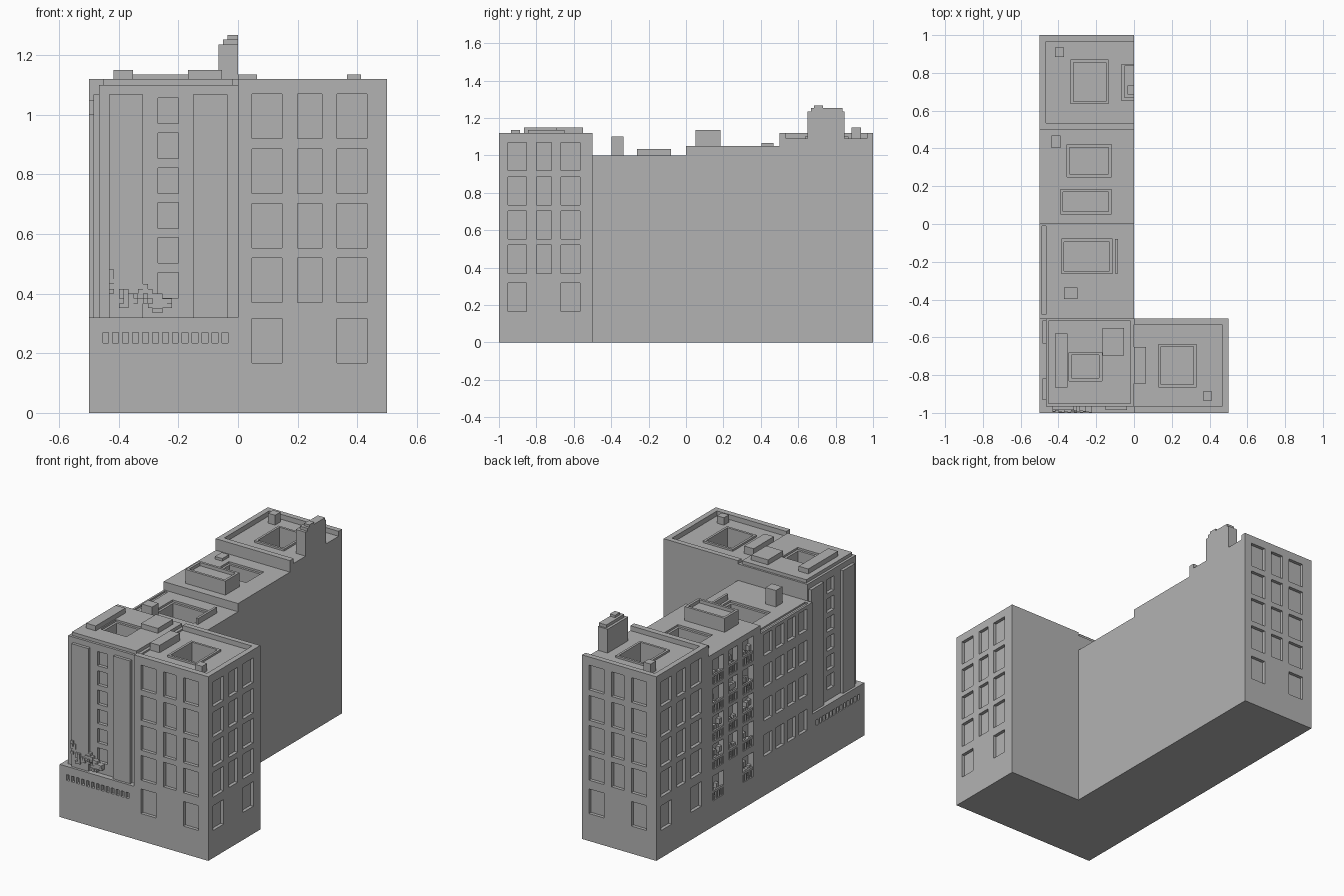
import bpy, bmesh, random
from mathutils import Vector

random.seed(4)
if "Cube" in bpy.data.objects:
    bpy.data.objects.remove(bpy.data.objects["Cube"], do_unlink=True)

stone = bpy.data.materials.new("grey_stone")
stone.use_nodes = True
GREY = (0.45, 0.45, 0.45, 1)
stone.diffuse_color = GREY
stone.node_tree.nodes["Principled BSDF"].inputs["Base Color"].default_value = GREY


def boxes(name, items):
    """One object from boxes given as (x0, x1, y0, y1, z0, z1)."""
    bm = bmesh.new()
    for x0, x1, y0, y1, z0, z1 in items:
        verts = bmesh.ops.create_cube(bm, size=1)["verts"]
        for v in verts:
            v.co = Vector((x0 + (v.co.x + .5) * (x1 - x0),
                           y0 + (v.co.y + .5) * (y1 - y0),
                           z0 + (v.co.z + .5) * (z1 - z0)))
    mesh = bpy.data.meshes.new(name)
    bm.to_mesh(mesh)
    bm.free()
    mesh.materials.append(stone)
    obj = bpy.data.objects.new(name, mesh)
    bpy.context.collection.objects.link(obj)
    return obj


def cut(obj, items):
    """Carve boxes out of an object and bake the result."""
    cutter = boxes("cutter", items)
    cutter.hide_render = True
    mod = obj.modifiers.new("cut", "BOOLEAN")
    mod.operation, mod.solver, mod.object = "DIFFERENCE", "EXACT", cutter
    deps = bpy.context.evaluated_depsgraph_get()
    mesh = bpy.data.meshes.new_from_object(obj.evaluated_get(deps))
    obj.modifiers.clear()
    obj.data = mesh
    bpy.data.objects.remove(cutter, do_unlink=True)


def on_wall(axis, plane, inward, a0, a1, z0, z1, depth=0.02):
    """Box reaching from just outside a wall plane to a depth inside it."""
    p, q = sorted((plane - inward * 0.01, plane + inward * depth))
    return (p, q, a0, a1, z0, z1) if axis == "x" else (a0, a1, p, q, z0, z1)


COLUMNS = [(0.047, 0.148), (0.2, 0.282), (0.332, 0.433)]
ROWS = [0.92, 0.735, 0.553, 0.37, 0.167]


def window_grid(axis, plane, inward, start, step, top=1.12, depth=0.02):
    """Three columns of windows; the lowest row has no middle window."""
    out = []
    for r, z in enumerate(ROWS):
        for c, (a, b) in enumerate(COLUMNS):
            if r < len(ROWS) - 1 or c != 1:
                s, e = sorted((start + step * a, start + step * b))
                z0 = z * top / 1.12
                out.append(on_wall(axis, plane, inward, s, e, z0, z0 + 0.15, depth))
    return out


def light_well(obj, x0, x1, y0, y1, roof, raised):
    """Deep roof opening with a raised kerb or a sunken step."""
    e = 0.014
    if raised:
        kerb = boxes("light_well_kerb", [(x0, x1, y0, y1, roof - 0.005, roof + 0.012)])
        cut(kerb, [(x0 + e, x1 - e, y0 + e, y1 - e, roof - 0.1, roof + 0.1)])
    else:
        cut(obj, [(x0, x1, y0, y1, roof - 0.012, roof + 0.1)])
    cut(obj, [(x0 + e, x1 - e, y0 + e, y1 - e, roof - 0.2, roof + 0.1)])


# Front right block: windows, parapet on three sides, roof boxes
front_block = boxes("front_right_block", [(0, 0.5, -1, -0.5, 0, 1.12)])
cut(front_block, window_grid("y", -1, 1, 0, 1) + window_grid("x", 0.5, -1, -1, 1))
cut(front_block, [(-0.1, 0.467, -0.965, -0.532, 1.09, 1.3)])
light_well(front_block, 0.13, 0.33, -0.865, -0.635, 1.09, True)
boxes("front_roof_boxes", [(0, 0.064, -0.845, -0.65, 1.08, 1.135),
                           (0.366, 0.413, -0.935, -0.887, 1.08, 1.135)])

# Back block, the same kind of design
back_block = boxes("back_block", [(-0.5, 0, 0.5, 1, 0, 1.12)])
cut(back_block, window_grid("y", 1, -1, 0, -1) + window_grid("x", -0.5, 1, 1, -1))
cut(back_block, [(-0.467, 0.1, 0.535, 0.967, 1.09, 1.3)])
light_well(back_block, -0.335, -0.135, 0.635, 0.87, 1.09, True)
boxes("back_roof_box", [(-0.417, -0.37, 0.885, 0.935, 1.08, 1.15)])
boxes("stepped_chimney", [(-0.066, 0, 0.65, 0.848, 1.08, 1.235),
                          (-0.05, 0, 0.667, 0.838, 1.235, 1.253),
                          (-0.035, 0, 0.685, 0.732, 1.253, 1.267)])

# Rear middle block, with rails and clutter inside its side windows
rear_middle = boxes("rear_middle_block", [(-0.5, 0, 0, 0.5, 0, 1.05)])
side_windows = window_grid("x", -0.5, 1, 0.5, -1, 1.05, 0.035)
cut(rear_middle, side_windows)
light_well(rear_middle, -0.355, -0.12, 0.25, 0.42, 1.05, False)
clutter = []
for _, _, y0, y1, z0, z1 in side_windows:
    w = y1 - y0
    clutter.append((-0.498, -0.488, y0, y1, z0 + 0.045, z0 + 0.058))
    for i in range(4):
        y = y0 + w * i / 4
        clutter.append((-0.497, -0.489, y + w * 0.06, y + w * 0.16, z0, z0 + 0.045))
        h = random.uniform(0.02, 0.1)
        clutter.append((-0.486, -0.464, y, y + w * 0.22, z0 + h - 0.02, z0 + h + 0.012))
boxes("window_rails", clutter)
tank = boxes("roof_tank", [(-0.39, -0.12, 0.05, 0.185, 1.04, 1.135)])
cut(tank, [(-0.375, -0.135, 0.065, 0.17, 1.115, 1.2)])
boxes("rear_middle_roof_box", [(-0.437, -0.388, 0.403, 0.468, 1.04, 1.066)])

# Front middle block: four columns of side windows
front_middle = boxes("front_middle_block", [(-0.5, 0, -0.5, 0, 0, 1)])
cut(front_middle, [on_wall("x", -0.5, 1, y - 0.04, y + 0.04, z, z + 0.13)
                   for y in (-0.075, -0.19, -0.3, -0.41)
                   for z in (0.85, 0.66, 0.455, 0.24)])
cut(front_middle, [(-0.487, -0.465, -0.48, -0.01, 0.99, 1.1)])
light_well(front_middle, -0.385, -0.115, -0.263, -0.08, 1, False)
boxes("front_middle_roof_boxes", [(-0.1, -0.086, -0.263, -0.08, 0.99, 1.035),
                                  (-0.37, -0.3, -0.397, -0.335, 0.99, 1.1)])

# Corner tower: wide base with a row of small openings on both streets
base = boxes("tower_base", [(-0.5, 0, -1, -0.5, 0, 0.32)])
slots = []
for i in range(13):
    d = 0.034 + i * 0.0333
    slots.append(on_wall("y", -1, 1, -d - 0.02, -d, 0.235, 0.27))
    slots.append(on_wall("x", -0.5, 1, -0.5 - d - 0.02, -0.5 - d, 0.235, 0.27))
cut(base, slots)

# Tower shaft and roof slab
shaft = boxes("tower_shaft", [(-0.467, 0, -0.967, -0.5, 0.32, 1.1)])
shaft_windows = []
for i in range(6):
    z = 0.97 - i * 0.117
    shaft_windows.append(on_wall("y", -0.967, 1, -0.268, -0.2, z, z + 0.086))
    shaft_windows.append(on_wall("x", -0.467, 1, -0.757, -0.689, z, z + 0.086))
cut(shaft, shaft_windows)
slab = boxes("tower_roof_slab", [(-0.452, -0.018, -0.952, -0.512, 1.1, 1.12)])
light_well(slab, -0.345, -0.17, -0.83, -0.68, 1.12, False)
cut(shaft, [(-0.331, -0.184, -0.816, -0.694, 0.92, 1.2)])

# Tall pilasters on both tower faces
boxes("tower_pilasters", [(-0.432, -0.318, -0.985, -0.96, 0.32, 1.067),
                          (-0.151, -0.036, -0.985, -0.96, 0.32, 1.067),
                          (-0.485, -0.46, -0.932, -0.818, 0.32, 1.067),
                          (-0.485, -0.46, -0.632, -0.512, 0.32, 1.067)])
boxes("tower_roof_boxes", [(-0.417, -0.352, -0.865, -0.58, 1.11, 1.15),
                           (-0.167, -0.053, -0.695, -0.55, 1.11, 1.15)])

# Climbing plant of small blocks on the front of the tower
plant = []
cell = 0.0162
heights = [8, 7, 4, 4, 3, 3, 4, 5, 4, 3, 3, 2, 2]
for i, top in enumerate(heights):
    x = -0.432 + i * cell
    low = 4 if i < 2 else max(top - 3, 0)
    for k in range(low, top + 1):
        if k in (top, top - 1) or random.random() < 0.5:
            z = 0.335 + k * cell
            y = -0.985 - random.uniform(0.004, 0.014)
            plant.append((x, x + cell, y, -0.965, z, z + cell))
boxes("climbing_plant", plant)
